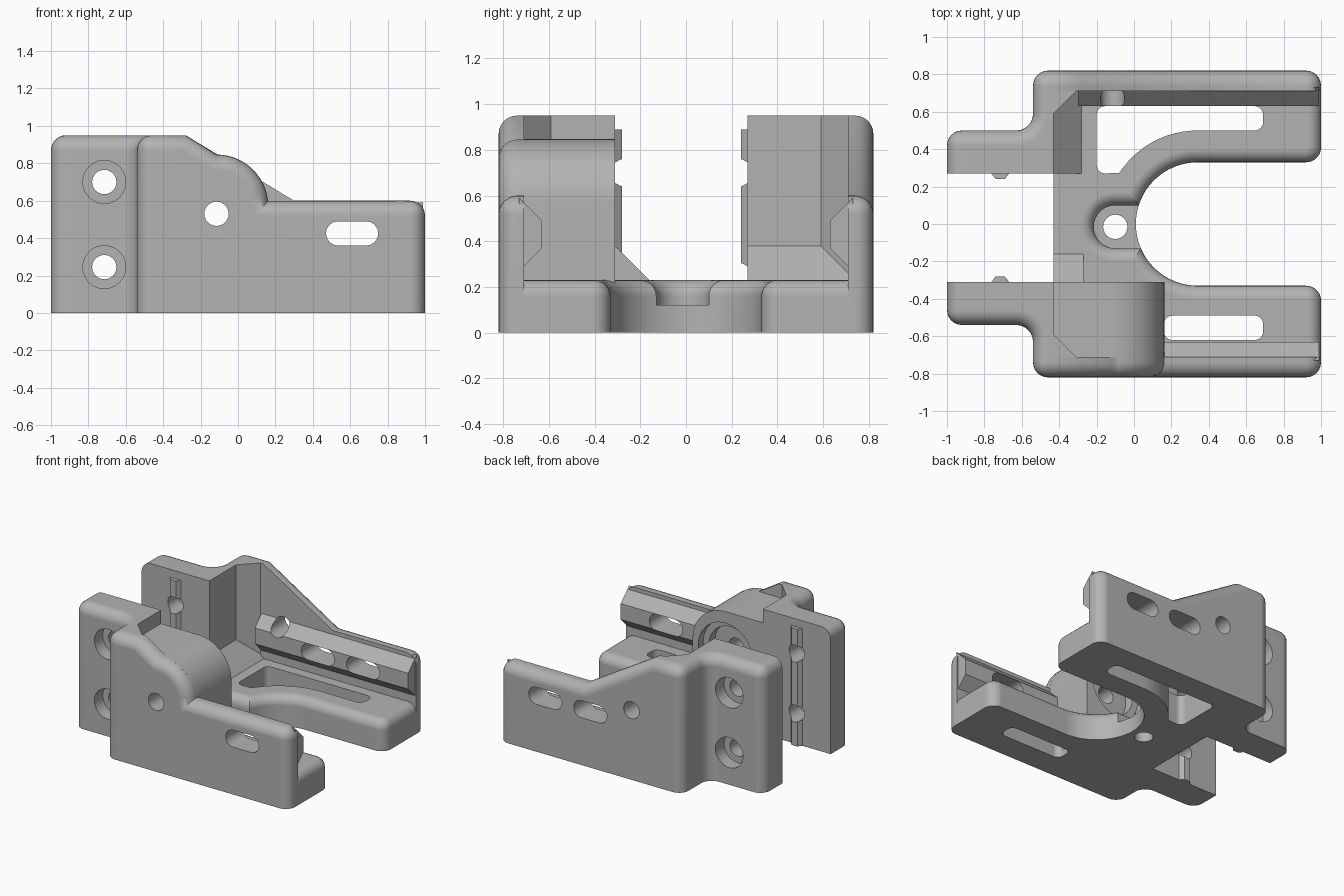
import bpy, bmesh
from math import sin, cos, radians

if "Cube" in bpy.data.objects:
    bpy.data.objects.remove(bpy.data.objects["Cube"], do_unlink=True)

grey = bpy.data.materials.new("light grey plastic")
grey.use_nodes = True
COLOUR = (0.45, 0.45, 0.45, 1)
grey.diffuse_color = COLOUR
for node in grey.node_tree.nodes:
    if node.type == 'BSDF_PRINCIPLED':
        node.inputs["Base Color"].default_value = COLOUR


def arc(cx, cy, r, start, end, n=8):
    steps = [radians(start + (end - start) * i / n) for i in range(n + 1)]
    return [(cx + r * cos(a), cy + r * sin(a)) for a in steps]


def prism(name, pts, axis, lo, hi, rule=None, r=0.08):
    """Extrude a 2D outline along an axis; round the edges whose midpoint passes the rule."""
    place = {'x': lambda a, b, t: (t, a, b),
             'y': lambda a, b, t: (a, t, b),
             'z': lambda a, b, t: (a, b, t)}[axis]
    bm = bmesh.new()
    ends = [[bm.verts.new(place(a, b, t)) for a, b in pts] for t in (lo, hi)]
    for ring in ends:
        bm.faces.new(ring)
    n = len(pts)
    for i in range(n):
        j = (i + 1) % n
        bm.faces.new((ends[0][i], ends[0][j], ends[1][j], ends[1][i]))
    bmesh.ops.recalc_face_normals(bm, faces=bm.faces[:])
    if rule:
        edges = [e for e in bm.edges if rule((e.verts[0].co + e.verts[1].co) / 2)]
        bmesh.ops.bevel(bm, geom=edges, offset=r, offset_type='OFFSET', segments=6,
                        profile=0.5, affect='EDGES', clamp_overlap=False)
        bmesh.ops.recalc_face_normals(bm, faces=bm.faces[:])
    mesh = bpy.data.meshes.new(name)
    bm.to_mesh(mesh)
    bm.free()
    obj = bpy.data.objects.new(name, mesh)
    bpy.context.scene.collection.objects.link(obj)
    return obj


def round_cut(x, z, r, lo, hi):
    return prism("cutter", arc(x, z, r, 0, 345, 23), 'y', lo, hi)


def slot_cut(x, z, half, r, lo, hi):
    pts = arc(x + half, z, r, -90, 90) + arc(x - half, z, r, 90, 270)
    return prism("cutter", pts, 'y', lo, hi)


def finish(obj, cutters=()):
    """Subtract the cutters, then shade and colour the part."""
    for c in cutters:
        mod = obj.modifiers.new("cut", 'BOOLEAN')
        mod.operation = 'DIFFERENCE'
        mod.solver = 'EXACT'
        mod.object = c
    if cutters:
        graph = bpy.context.evaluated_depsgraph_get()
        mesh = bpy.data.meshes.new_from_object(obj.evaluated_get(graph))
        obj.modifiers.clear()
        obj.data = mesh
    obj.data.materials.clear()
    obj.data.materials.append(grey)
    obj.data.shade_smooth()
    obj.data.set_sharp_from_angle(angle=radians(32))
    weighted = obj.modifiers.new("even shading", 'WEIGHTED_NORMAL')
    weighted.keep_sharp = True


helpers = []


def cutter(obj):
    obj.hide_render = True
    helpers.append(obj)
    return obj


# Base plate with a U-shaped opening
outline = (arc(.92, .41, .08, -90, 0) + arc(.9, .72, .1, 0, 90)
           + [(-.43, .82), (-.43, -.82)]
           + arc(.9, -.72, .1, -90, 0) + arc(.92, -.41, .08, 0, 90)
           + arc(.34, 0, .33, 270, 90, 32))
base = prism("base_plate", outline, 'z', 0, .23,
             lambda m: m.z > .22 and m.x > -.3 and abs(m.y) < .81, .07)


def slot_corner(m):
    return abs(m.z - .1) < .01 and (m.x < -.19 or m.x > .68 or m.x < .17 and m.y < 0)


back_slot = [(-.2, .63), (-.2, .27)] + arc(.34, 0, .5, 147, 90, 12) + [(.69, .5), (.69, .63)]
front_slot = [(.16, -.62), (.69, -.62), (.69, -.49), (.16, -.49)]
base_cuts = [cutter(prism("cutter", pts, 'z', -.3, .5, slot_corner, .045))
             for pts in (back_slot, front_slot)]

# Screw pocket in the base: flared round seat that opens into the U
PX, PY = -.1, -.015
flare = [(.115, .12)] + [(.3 - x, z) for x, z in arc(.115, .16, .07, 0, 90)] + [(.185, .4)]
channel = [(PY + a, z) for a, z in flare] + [(PY - a, z) for a, z in reversed(flare)]
base_cuts.append(cutter(prism("cutter", channel, 'x', PX, .25)))
bm = bmesh.new()
N = 32
rings = [[bm.verts.new((PX + a * cos(radians(360 * i / N)), PY + a * sin(radians(360 * i / N)), z))
          for i in range(N)] for a, z in flare]
for lower, upper in zip(rings, rings[1:]):
    for i in range(N):
        j = (i + 1) % N
        bm.faces.new((lower[i], lower[j], upper[j], upper[i]))
bm.faces.new(rings[0])
bm.faces.new(rings[-1])
bmesh.ops.recalc_face_normals(bm, faces=bm.faces[:])
seat_mesh = bpy.data.meshes.new("cutter")
bm.to_mesh(seat_mesh)
bm.free()
seat = bpy.data.objects.new("cutter", seat_mesh)
bpy.context.scene.collection.objects.link(seat)
base_cuts.append(cutter(seat))
base_cuts.append(cutter(prism("cutter", arc(PX, PY, .065, 0, 345, 23), 'z', -.1, .3)))
finish(base, base_cuts)

# Two sides: wall, column with flange, clamp rib and inner rail
HX, HZ = -.115, .53
slope = [(-.28, .95), (-.54, .95)]
wall_tops = {"back": [(.3, .6)] + slope,
             "front": arc(HX, .57, .277, 6, 90, 12) + slope}
for side, s, inner in (("back", 1, .27), ("front", -1, .31)):
    outer = inner + .23

    # Wall bores and long slots
    bores = [cutter(round_cut(HX, HZ, .065, s * .6, s * .9)),
             cutter(slot_cut(.61, .425, .075, .065, s * .5, s * .9))]
    if side == "back":
        bores.append(cutter(slot_cut(.23, .425, .075, .065, s * .5, s * .9)))

    wall = prism(side + "_wall", [(-.54, 0), (1, 0), (1, .6)] + wall_tops[side],
                 'y', s * .71, s * .82,
                 lambda m: (s * m.y > .81 and m.z > .01)
                 or (m.z > .5 and (m.x > .99 or m.x < -.53)))
    finish(wall, bores)

    rail_start = -.3 if side == "back" else .1
    rail = prism(side + "_rail", [(s * .73, .27), (s * .63, .37), (s * .63, .49), (s * .73, .59)],
                 'x', rail_start, .99)
    finish(rail, bores)

    # Column and flange in one plan outline
    fillet = arc(-.63, outer + .09, .09, 0, -90)
    plan = [(-1, inner), (-.43, inner), (-.43, .59), (-.3, .72), (-.3, .74), (-.54, .74)]
    plan += fillet + [(-1, outer)]
    column = prism(side + "_column", [(x, s * y) for x, y in plan], 'z', 0, .95,
                   lambda m: (m.z > .94 and m.x < -.53 and s * m.y > inner + .05)
                   or (m.x < -.99 and s * m.y > outer - .02 and m.z > .1))
    rib_plan = [(-.77, inner + .01), (-.74, inner - .03), (-.69, inner - .03), (-.66, inner + .01)]
    rib = prism(side + "_clamp_rib", [(x, s * y) for x, y in rib_plan], 'z', 0, .89)
    screws = []
    for z in (.245, .7):
        screws.append(cutter(round_cut(-.715, z, .065, s * .1, s * .9)))
        screws.append(cutter(round_cut(-.715, z, .115, s * (outer - .1), s * .9)))
    finish(column, screws)
    finish(rib, screws)

# Sloped gussets between columns and base
finish(prism("back_gusset", [(-.44, .39), (-.27, .22), (-.44, .22)], 'y', .27, .72))
finish(prism("front_gusset", [(-.32, .39), (-.15, .22), (-.32, .22)], 'x', -.43, -.27))

# Bearing block with stepped round recess
block = prism("bearing_block",
              [(-.45, .05), (.162, .05)] + arc(HX, .57, .277, 0, 90, 12) + [(-.45, .847)],
              'y', -.74, -.31)
finish(block, [cutter(round_cut(HX, HZ, .23, -.37, -.2)),
               cutter(round_cut(HX, HZ, .18, -.44, -.25)),
               cutter(round_cut(HX, HZ, .065, -.9, -.3))])

# Remove the helper solids
for h in helpers:
    bpy.data.objects.remove(h, do_unlink=True)
